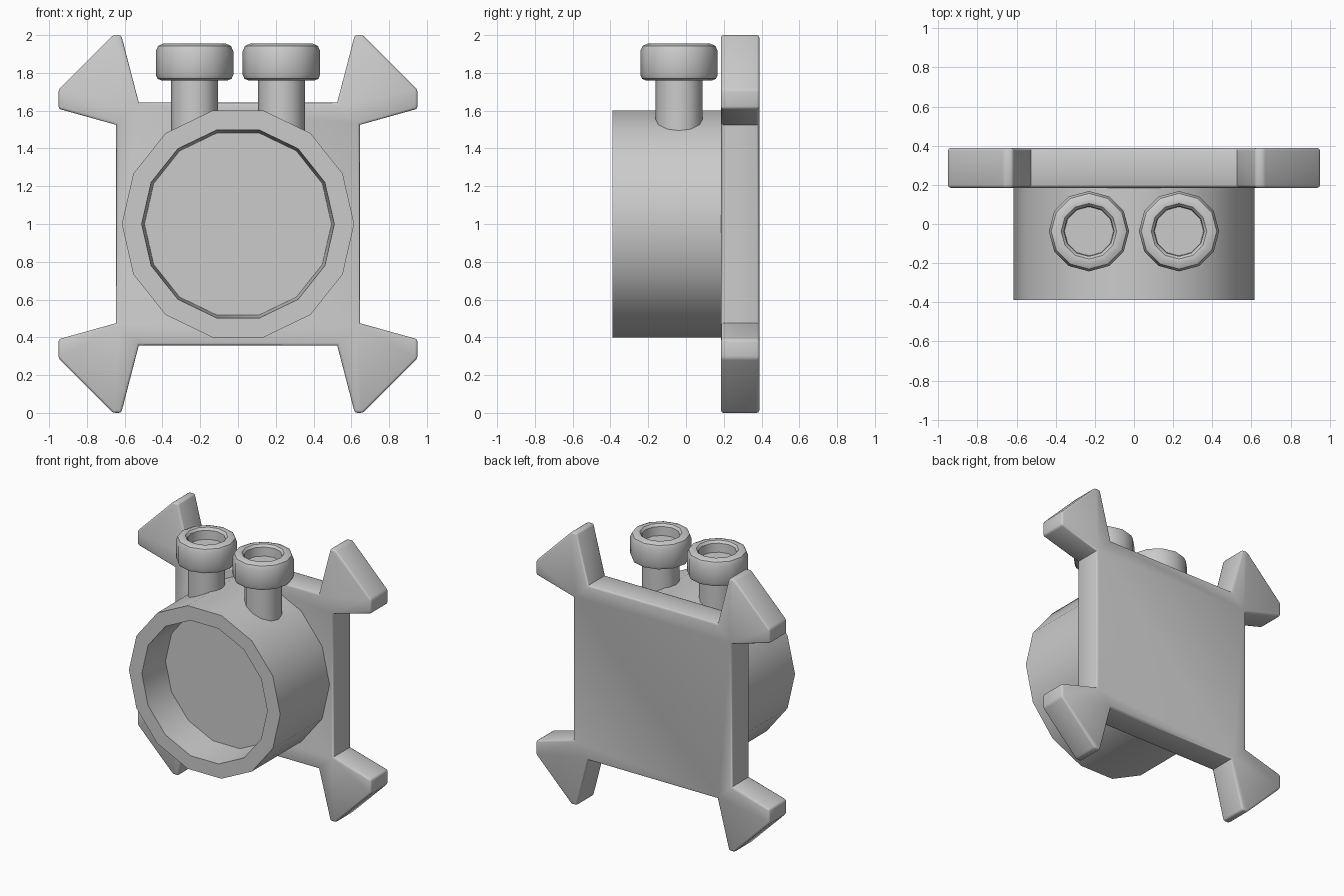
import bpy, bmesh, math
from mathutils import Matrix

if "Cube" in bpy.data.objects:
    bpy.data.objects.remove(bpy.data.objects["Cube"])


def finish(name, bm, angle):
    bmesh.ops.recalc_face_normals(bm, faces=bm.faces[:])
    mesh = bpy.data.meshes.new(name)
    bm.to_mesh(mesh)
    bm.free()
    obj = bpy.data.objects.new(name, mesh)
    bpy.context.collection.objects.link(obj)
    bpy.ops.object.select_all(action='DESELECT')
    obj.select_set(True)
    bpy.context.view_layer.objects.active = obj
    bpy.ops.object.shade_smooth_by_angle(angle=math.radians(angle))
    return obj


def lathe(name, profile, sides, matrix):
    """Revolve (radius, height) points around z and cap both ends."""
    bm = bmesh.new()
    rings = []
    for r, h in profile:
        rings.append([bm.verts.new((r * math.cos(2 * math.pi * i / sides),
                                    r * math.sin(2 * math.pi * i / sides), h))
                      for i in range(sides)])
    for a, b in zip(rings, rings[1:]):
        for i in range(sides):
            j = (i + 1) % sides
            bm.faces.new((a[i], a[j], b[j], b[i]))
    bm.faces.new(rings[0])
    bm.faces.new(rings[-1])
    bmesh.ops.transform(bm, matrix=matrix, verts=bm.verts[:])
    return finish(name, bm, 35)


# Back plate with four barbed corners, one corner outline mirrored around
corner = [(0.645, 0.525), (0.95, 0.61), (0.95, 0.712),
          (0.662, 1.0), (0.618, 1.0), (0.525, 0.642)]
outline = []
for sx, sz in ((1, 1), (-1, 1), (-1, -1), (1, -1)):
    pts = corner if sx * sz > 0 else corner[::-1]
    outline += [(sx * x, 1 + sz * z) for x, z in pts]
bm = bmesh.new()
face = bm.faces.new([bm.verts.new((x, 0.185, z)) for x, z in outline])
ext = bmesh.ops.extrude_face_region(bm, geom=[face])
moved = [v for v in ext['geom'] if isinstance(v, bmesh.types.BMVert)]
bmesh.ops.translate(bm, verts=moved, vec=(0, 0.203, 0))
bmesh.ops.recalc_face_normals(bm, faces=bm.faces[:])
rims = [e for e in bm.edges
        if e.calc_face_angle_signed() > math.radians(30)]
bmesh.ops.bevel(bm, geom=rims, offset=0.013, segments=2, profile=0.5,
                affect='EDGES')
finish("back_plate", bm, 50)

# Round cup facing forward, with a recessed floor
lathe("front_cup",
      [(0.615, -0.2), (0.615, 0.388), (0.51, 0.388), (0.495, 0.135)], 14,
      Matrix.Translation((0, 0, 1)) @ Matrix.Rotation(math.pi / 2, 4, 'X'))

# Two socket-headed bolts on top
bolt = [(0.125, 1.46), (0.125, 1.76), (0.175, 1.76), (0.196, 1.769),
        (0.205, 1.79), (0.205, 1.915), (0.193, 1.943), (0.165, 1.955),
        (0.142, 1.952), (0.128, 1.935), (0.125, 1.87)]
for side, x in (("left", -0.23), ("right", 0.23)):
    lathe(side + "_bolt", bolt, 12, Matrix.Translation((x, -0.037, 0)))
